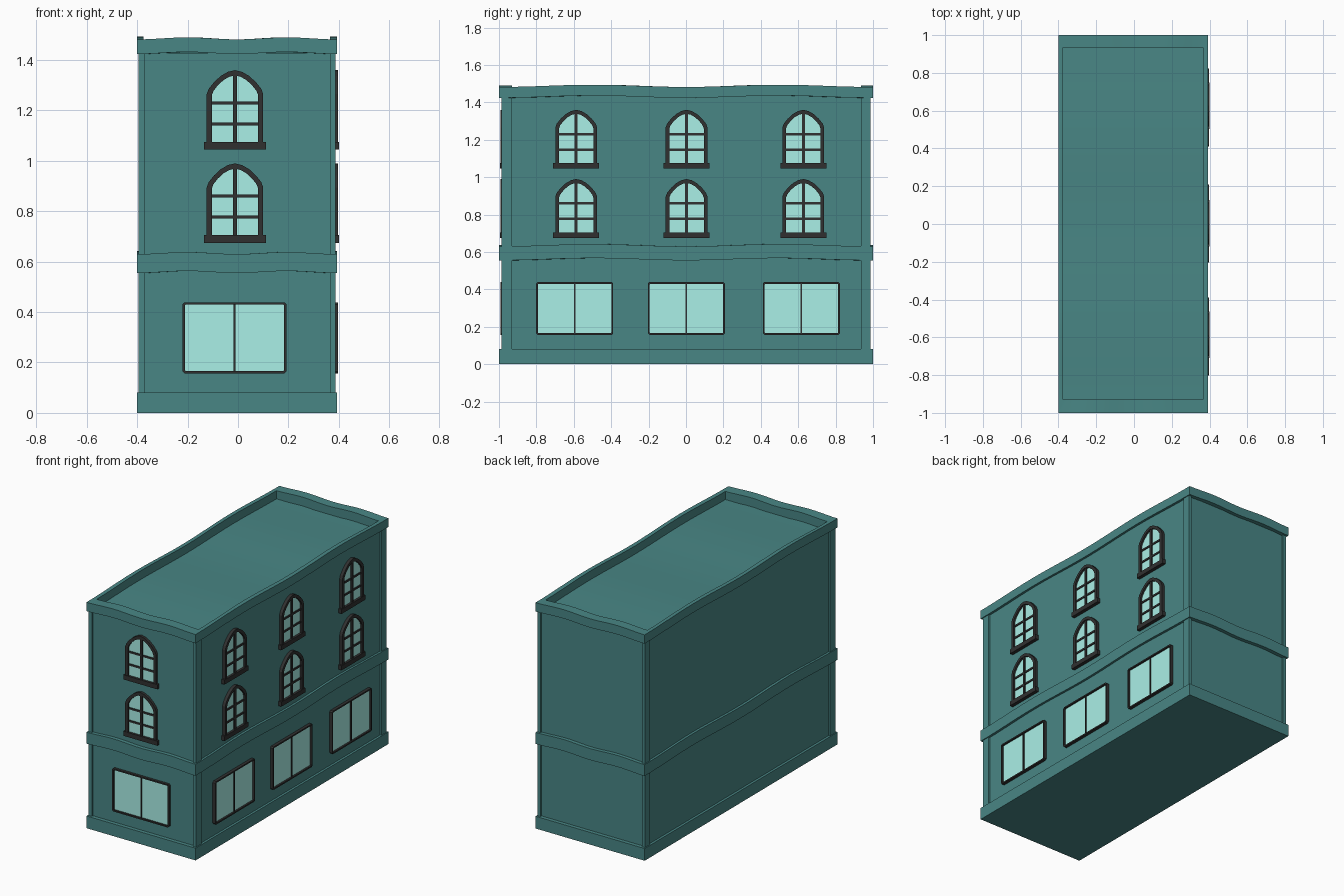
import bpy, bmesh, math

if "Cube" in bpy.data.objects:
    bpy.data.objects.remove(bpy.data.objects["Cube"])

def material(name, col):
    m = bpy.data.materials.new(name)
    m.diffuse_color = (*col, 1)
    m.use_nodes = True
    m.node_tree.nodes["Principled BSDF"].inputs["Base Color"].default_value = m.diffuse_color
    return m

TEAL = material("teal_wall", (0.066, 0.24, 0.235))
GLASS = material("pale_glass", (0.40, 0.87, 0.80))
DARK = material("dark_frame", (0.03, 0.03, 0.03))

def finish(name, bm, mat):
    bmesh.ops.recalc_face_normals(bm, faces=bm.faces[:])
    me = bpy.data.meshes.new(name)
    bm.to_mesh(me)
    bm.free()
    me.materials.append(mat)
    ob = bpy.data.objects.new(name, me)
    bpy.context.collection.objects.link(ob)
    return ob

def add_box(bm, lo, hi):
    g = bmesh.ops.create_cube(bm, size=1)
    for v in g["verts"]:
        v.co = [(lo[i] + hi[i]) / 2 + v.co[i] * (hi[i] - lo[i]) for i in range(3)]

def wave(t):
    return (1 - math.cos(4 * math.pi * t)) / 2

def ring(name, outer, inner, z0, z1, amp=(0, 0), n=24):
    """Rectangular ring; amp = wave height on the short and long sides."""
    bm = bmesh.new()
    rows = []
    for s in range(4):
        for k in range(n):
            t = k / n
            row = []
            w = amp[s % 2] * wave(t)
            for (x0, x1, y0, y1), z in ((outer, z0), (outer, z1), (inner, z1), (inner, z0)):
                c = [(x0, y0), (x1, y0), (x1, y1), (x0, y1)]
                a, b = c[s], c[(s + 1) % 4]
                row.append(bm.verts.new((a[0] + (b[0] - a[0]) * t,
                                         a[1] + (b[1] - a[1]) * t, z + w)))
            rows.append(row)
    for i, a in enumerate(rows):
        b = rows[(i + 1) % len(rows)]
        for j in range(4):
            bm.faces.new((a[j], b[j], b[(j + 1) % 4], a[(j + 1) % 4]))
    ob = finish(name, bm, TEAL)
    ob.data.shade_smooth()
    ob.data.set_sharp_from_angle(angle=math.radians(30))

# Main volume with a gently waving roof
WALL = (-0.384, 0.377, -0.975, 0.975)
BAND = (-0.40, 0.392, -1.0, 1.0)
INNER = (-0.375, 0.365, -0.93, 0.935)
bm = bmesh.new()
N = 24
rows = []
for k in range(N + 1):
    y = WALL[2] + (WALL[3] - WALL[2]) * k / N
    z = 1.428 + 0.009 * wave(k / N)
    rows.append([bm.verts.new(p) for p in ((WALL[0], y, 0), (WALL[1], y, 0),
                                           (WALL[1], y, z), (WALL[0], y, z))])
for a, b in zip(rows, rows[1:]):
    for j in range(4):
        bm.faces.new((a[j], b[j], b[(j + 1) % 4], a[(j + 1) % 4]))
bm.faces.new(rows[0])
bm.faces.new(rows[-1])
body = finish("building_body", bm, TEAL)
body.data.shade_smooth()
body.data.set_sharp_from_angle(angle=math.radians(30))

# Corner pilasters
bm = bmesh.new()
for x0, x1 in ((-0.394, -0.37), (0.365, 0.386)):
    for y0, y1 in ((-0.987, -0.93), (0.935, 0.987)):
        add_box(bm, (x0, y0, 0.02), (x1, y1, 1.427))
finish("corner_pilasters", bm, TEAL)

# Base course, middle band and wavy cornice
ring("base_course", BAND, INNER, 0, 0.08)
ring("middle_band", BAND, INNER, 0.555, 0.63, (0.008, 0.012))
ring("cornice", BAND, INNER, 1.424, 1.482, (0.008, 0.012))

# Facade mapping: u along the wall, d outward offset
def front(u, z, d):
    return (u, -0.976 - d, z)

def right(u, z, d):
    return (0.381 + d, u, z)

def slab(bm, place, pts, d0, d1):
    a = [bm.verts.new(place(u, z, d0)) for u, z in pts]
    b = [bm.verts.new(place(u, z, d1)) for u, z in pts]
    bm.faces.new(a)
    bm.faces.new(b)
    for i in range(len(a)):
        j = (i + 1) % len(a)
        bm.faces.new((a[i], a[j], b[j], b[i]))

def bar(bm, place, u0, u1, z0, z1, d0, d1):
    slab(bm, place, [(u0, z0), (u1, z0), (u1, z1), (u0, z1)], d0, d1)

def frame_ring(bm, place, outer, inner, d0, d1):
    rows = []
    for o, i in zip(outer, inner):
        rows.append([bm.verts.new(place(*p, d)) for p, d in
                     ((o, d0), (o, d1), (i, d1), (i, d0))])
    for k, a in enumerate(rows):
        b = rows[(k + 1) % len(rows)]
        for j in range(4):
            bm.faces.new((a[j], b[j], b[(j + 1) % 4], a[(j + 1) % 4]))

def arch(c, z, w, z0, spring, top):
    """Slightly pointed arch outline, half width w, heights relative to z."""
    half = [(1, 0), (0.93, 0.22), (0.74, 0.5), (0.5, 0.76), (0.25, 0.93)]
    h = top - spring
    pts = [(c - w, z + z0), (c + w, z + z0)]
    pts += [(c + w * a, z + spring + h * b) for a, b in half]
    pts += [(c, z + top)]
    pts += [(c - w * a, z + spring + h * b) for a, b in reversed(half)]
    return pts

def arched_window(tag, place, c, z):
    inner = arch(c, z, 0.092, 0.028, 0.215, 0.294)
    bm = bmesh.new()
    slab(bm, place, inner, -0.008, 0.004)
    finish("arched_glass_" + tag, bm, GLASS)
    bm = bmesh.new()
    frame_ring(bm, place, arch(c, z, 0.112, 0.01, 0.22, 0.315), inner, -0.008, 0.016)
    bar(bm, place, c - 0.123, c + 0.123, z, z + 0.03, -0.008, 0.019)
    bar(bm, place, c - 0.008, c + 0.008, z + 0.02, z + 0.298, -0.008, 0.012)
    for h in (0.102, 0.185):
        bar(bm, place, c - 0.095, c + 0.095, z + h - 0.006, z + h + 0.006, -0.008, 0.01)
    finish("arched_frame_" + tag, bm, DARK)

def rect(c, w, z0, z1, r):
    return [(c - w + r, z0), (c + w - r, z0), (c + w, z0 + r), (c + w, z1 - r),
            (c + w - r, z1), (c - w + r, z1), (c - w, z1 - r), (c - w, z0 + r)]

def shop_window(tag, place, c):
    inner = rect(c, 0.197, 0.166, 0.43, 0.004)
    bm = bmesh.new()
    slab(bm, place, inner, -0.008, 0.004)
    finish("shop_glass_" + tag, bm, GLASS)
    bm = bmesh.new()
    frame_ring(bm, place, rect(c, 0.206, 0.157, 0.439, 0.008), inner, -0.008, 0.016)
    bar(bm, place, c - 0.004, c + 0.004, 0.162, 0.433, -0.008, 0.01)
    finish("shop_frame_" + tag, bm, DARK)

# Windows on the front and the right side
bays = [("front", front, -0.012)]
bays += [("side_%d" % i, right, y) for i, y in enumerate((-0.587, 0.003, 0.627))]
for tag, place, c in bays:
    arched_window(tag + "_lower", place, c, 0.675)
    arched_window(tag + "_upper", place, c, 1.045)
for tag, place, c in (("front", front, -0.014), ("side_0", right, -0.595),
                      ("side_1", right, 0.002), ("side_2", right, 0.617)):
    shop_window(tag, place, c)
